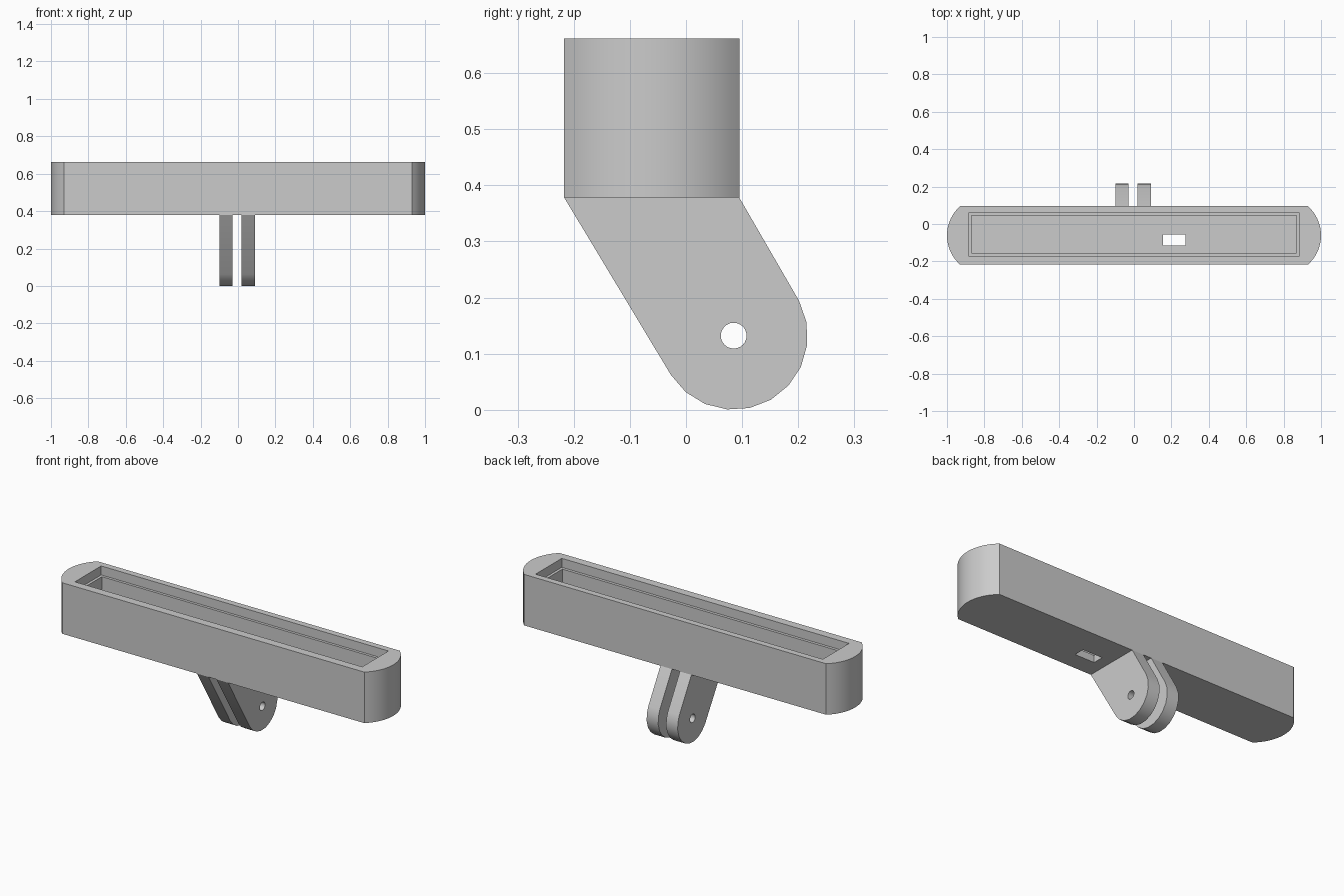
import bpy
import bmesh
from math import cos, sin, radians, asin
from mathutils import Vector

cube = bpy.data.objects.get("Cube")
if cube:
    bpy.data.objects.remove(cube, do_unlink=True)

GREY = (0.6, 0.6, 0.6, 1)
grey = bpy.data.materials.new("grey plastic")
grey.use_nodes = True
grey.diffuse_color = GREY
grey.node_tree.nodes["Principled BSDF"].inputs["Base Color"].default_value = GREY


def arc(cx, cy, r, start, end, steps):
    """Points along an arc, angles in degrees."""
    angles = [radians(start + (end - start) * i / steps) for i in range(steps + 1)]
    return [(cx + r * cos(a), cy + r * sin(a)) for a in angles]


def prism(name, outline, low, high, axis="z"):
    """Extrude an outline along z (outline in x, y) or x (outline in y, z)."""
    bm = bmesh.new()
    place = (lambda u, v: (u, v, low)) if axis == "z" else (lambda u, v: (low, u, v))
    face = bm.faces.new([bm.verts.new(place(u, v)) for u, v in outline])
    new = bmesh.ops.extrude_face_region(bm, geom=[face])["geom"]
    shift = Vector((0, 0, high - low) if axis == "z" else (high - low, 0, 0))
    bmesh.ops.translate(bm, vec=shift, verts=[g for g in new if isinstance(g, bmesh.types.BMVert)])
    bmesh.ops.recalc_face_normals(bm, faces=bm.faces)
    mesh = bpy.data.meshes.new(name)
    bm.to_mesh(mesh)
    bm.free()
    mesh.materials.append(grey)
    obj = bpy.data.objects.new(name, mesh)
    bpy.context.collection.objects.link(obj)
    return obj


def rect(x0, x1, y0, y1):
    return [(x0, y0), (x1, y0), (x1, y1), (x0, y1)]


def activate(obj):
    bpy.ops.object.select_all(action="DESELECT")
    obj.select_set(True)
    bpy.context.view_layer.objects.active = obj


def cut(obj, cutter):
    """Subtract a cutter, then discard it."""
    cutter.hide_render = True
    mod = obj.modifiers.new("cut", "BOOLEAN")
    mod.operation = "DIFFERENCE"
    mod.solver = "EXACT"
    mod.object = cutter
    activate(obj)
    bpy.ops.object.modifier_apply(modifier=mod.name)
    bpy.data.objects.remove(cutter, do_unlink=True)


def smooth(obj):
    activate(obj)
    bpy.ops.object.shade_smooth_by_angle(angle=radians(30))


# Long housing with bowed ends
BOTTOM, TOP = 0.378, 0.662
MID, HALF, RADIUS = -0.061, 0.156, 0.209
sweep = asin(HALF / RADIUS) * 57.2958
right_end = arc(1 - RADIUS, MID, RADIUS, -sweep, sweep, 16)
left_end = arc(RADIUS - 1, MID, RADIUS, 180 - sweep, 180 + sweep, 16)
housing = prism("housing", right_end + left_end, BOTTOM, TOP)

# Lid rebate, deep tray and cable slot
cut(housing, prism("rebate_cutter", rect(-0.885, 0.885, -0.171, 0.06), TOP - 0.05, TOP + 0.1))
cut(housing, prism("tray_cutter", rect(-0.87, 0.87, -0.155, 0.045), BOTTOM + 0.04, TOP + 0.1))
cut(housing, prism("slot_cutter", rect(0.155, 0.275, -0.116, -0.056), BOTTOM - 0.1, TOP))
smooth(housing)

# Two slanted mounting prongs with a bolt hole
PIVOT = (0.085, 0.132)
profile = [(MID - HALF, BOTTOM), (MID + HALF, BOTTOM)] + arc(*PIVOT, 0.132, 28, -148, 10)
for name, x0 in (("right_prong", -0.1), ("left_prong", 0.02)):
    prong = prism(name, profile, x0, x0 + 0.071, "x")
    bolt = arc(*PIVOT, 0.023, 0, 345, 23)
    cut(prong, prism("bolt_cutter", bolt, x0 - 0.1, x0 + 0.2, "x"))
    smooth(prong)
